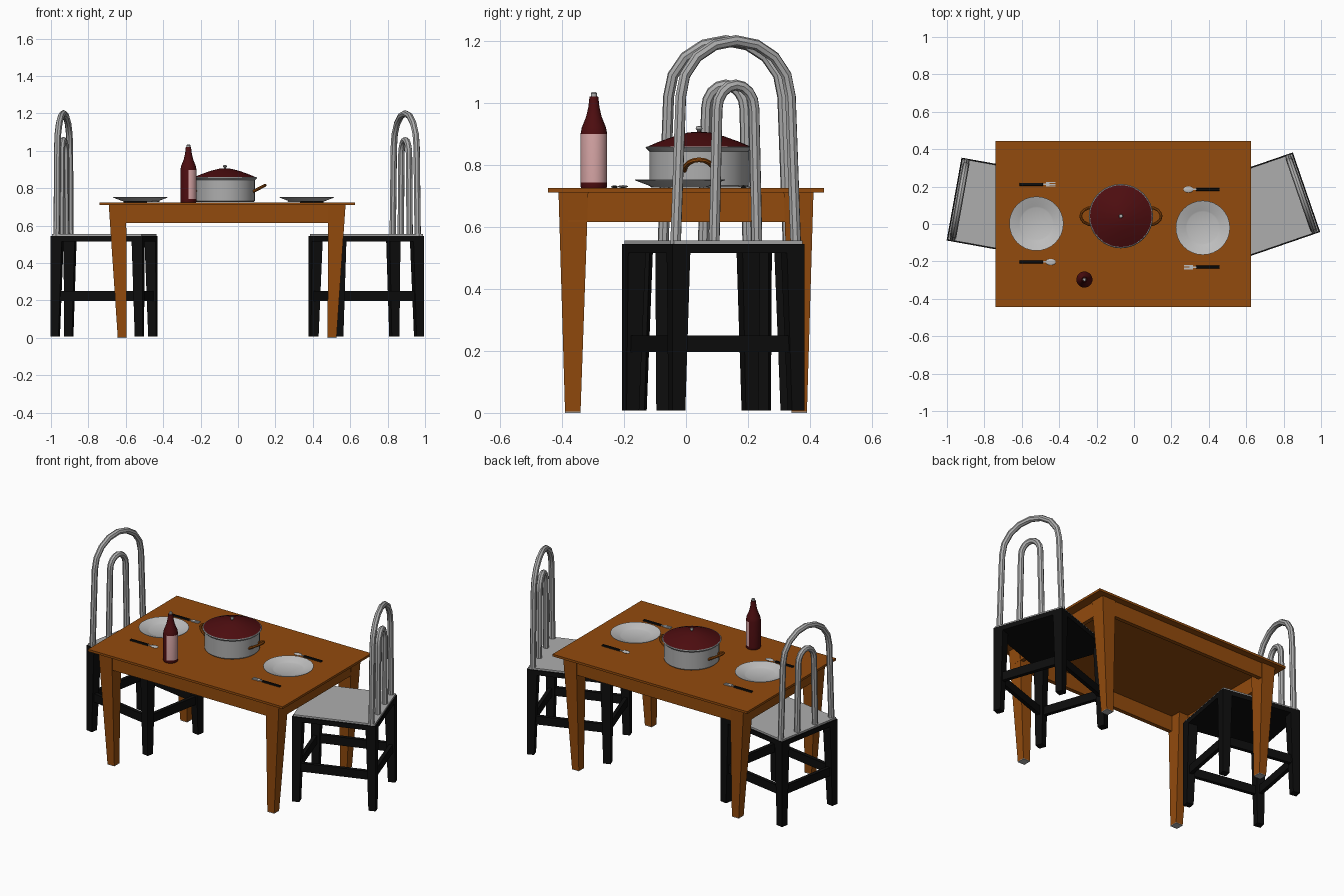
import bpy, bmesh, math
from mathutils import Matrix, Vector

if "Cube" in bpy.data.objects:
    bpy.data.objects.remove(bpy.data.objects["Cube"])


def mat(name, r, g, b):
    m = bpy.data.materials.new(name)
    m.diffuse_color = (r, g, b, 1)
    m.use_nodes = True
    m.node_tree.nodes["Principled BSDF"].inputs["Base Color"].default_value = m.diffuse_color
    return m


WOOD = mat("orange wood", 0.29, 0.07, 0.004)
BLACK = mat("black", 0.004, 0.004, 0.004)
GREY = mat("grey", 0.42, 0.42, 0.42)
RED = mat("dark red", 0.075, 0.004, 0.005)
PINK = mat("label pink", 0.66, 0.37, 0.37)
CHINA = mat("china", 0.52, 0.52, 0.52)


def finish(name, bm, mats, smooth=False, xf=None):
    bmesh.ops.remove_doubles(bm, verts=bm.verts, dist=1e-5)
    bmesh.ops.recalc_face_normals(bm, faces=bm.faces)
    if xf:
        bm.transform(xf)
    me = bpy.data.meshes.new(name)
    bm.to_mesh(me)
    bm.free()
    for m in mats:
        me.materials.append(m)
    ob = bpy.data.objects.new(name, me)
    bpy.context.collection.objects.link(ob)
    if smooth:
        bpy.ops.object.select_all(action='DESELECT')
        ob.select_set(True)
        bpy.context.view_layer.objects.active = ob
        bpy.ops.object.shade_smooth_by_angle(angle=math.radians(35))
    return ob


def taper(name, m, low, high, z0, z1, xf=None):
    """Block between two rectangles (x0, x1, y0, y1) at z0 and z1."""
    bm = bmesh.new()
    rings = []
    for (x0, x1, y0, y1), z in ((low, z0), (high, z1)):
        rings.append([bm.verts.new((x, y, z)) for x, y in ((x0, y0), (x1, y0), (x1, y1), (x0, y1))])
    a, b = rings
    bm.faces.new(a)
    bm.faces.new(b)
    for i in range(4):
        j = (i + 1) % 4
        bm.faces.new((a[i], a[j], b[j], b[i]))
    return finish(name, bm, [m], xf=xf)


def box(name, m, x0, x1, y0, y1, z0, z1, xf=None):
    return taper(name, m, (x0, x1, y0, y1), (x0, x1, y0, y1), z0, z1, xf)


def lathe(name, mats, profile, cx, cy, segs=32, rule=None):
    bm = bmesh.new()
    vs = [bm.verts.new((r, 0, z)) for r, z in profile]
    es = [bm.edges.new(p) for p in zip(vs, vs[1:])]
    bmesh.ops.spin(bm, geom=vs + es, cent=(0, 0, 0), axis=(0, 0, 1), angle=math.tau, steps=segs)
    bmesh.ops.remove_doubles(bm, verts=bm.verts, dist=1e-5)
    if rule:
        for f in bm.faces:
            f.material_index = rule(f.calc_center_median())
    return finish(name, bm, mats, True, Matrix.Translation((cx, cy, 0)))


def tube(name, m, pts, radius, xf=None):
    cu = bpy.data.curves.new(name, 'CURVE')
    cu.dimensions = '3D'
    cu.bevel_depth = radius
    cu.bevel_resolution = 2
    cu.use_fill_caps = True
    sp = cu.splines.new('POLY')
    sp.points.add(len(pts) - 1)
    for p, co in zip(sp.points, pts):
        v = Vector(co)
        p.co = (*(xf @ v if xf else v), 1)
    cu.materials.append(m)
    ob = bpy.data.objects.new(name, cu)
    bpy.context.collection.objects.link(ob)
    bpy.ops.object.select_all(action='DESELECT')
    ob.select_set(True)
    bpy.context.view_layer.objects.active = ob
    bpy.ops.object.convert(target='MESH')
    bpy.ops.object.shade_smooth_by_angle(angle=math.radians(40))


# Table: top, apron boards, tapered legs with small foot pads
CX = -0.058
box("table_top", WOOD, CX - 0.683, CX + 0.683, -0.445, 0.445, 0.711, 0.725)
for s, n in ((-1, "front"), (1, "back")):
    y0, y1 = sorted((s * 0.405, s * 0.38))
    box(n + "_apron", WOOD, CX - 0.6, CX + 0.6, y0, y1, 0.615, 0.711)
for s, n in ((-1, "left"), (1, "right")):
    x0, x1 = sorted((CX + s * 0.627, CX + s * 0.602))
    box(n + "_apron", WOOD, x0, x1, -0.38, 0.38, 0.615, 0.711)
for sx, nx in ((-1, "left"), (1, "right")):
    for sy, ny in ((-1, "front"), (1, "back")):
        top = (*sorted((CX + sx * 0.633, CX + sx * 0.54)), *sorted((sy * 0.411, sy * 0.315)))
        low = (*sorted((CX + sx * 0.585, CX + sx * 0.537)), *sorted((sy * 0.39, sy * 0.34)))
        taper(f"table_leg_{ny}_{nx}", WOOD, low, top, 0.004, 0.711)
        box(f"foot_pad_{ny}_{nx}", GREY, *low, 0, 0.004)


# Chairs: local +x points to the front of the seat
def arch(bottom, spring, z_spring, z_top, n=8):
    pts = [(-0.22, -bottom, 0.54)]
    for i in range(n + 1):
        a = math.pi * i / n
        pts.append((-0.22, -spring * math.cos(a), z_spring + (z_top - z_spring) * math.sin(a)))
    return pts + [(-0.22, bottom, 0.54)]


def chair(side, x, y, deg):
    xf = Matrix.Translation((x, y, 0)) @ Matrix.Rotation(math.radians(deg), 4, 'Z')
    hx, hy = 0.25, 0.225
    box(side + "_seat_frame", BLACK, -hx, hx, -hy, hy, 0.515, 0.545, xf)
    box(side + "_seat", GREY, -hx + 0.006, hx - 0.006, -hy + 0.006, hy - 0.006, 0.545, 0.556, xf)
    for sx, nx in ((-1, "back"), (1, "front")):
        for sy, ny in ((-1, "a"), (1, "b")):
            rect = [(*sorted((sx * hx, sx * (hx - w))), *sorted((sy * hy, sy * (hy - w)))) for w in (0.043, 0.06)]
            taper(f"{side}_chair_{nx}_leg_{ny}", BLACK, rect[0], rect[1], 0.007, 0.515, xf)
        x0, x1 = sorted((sx * (hx - 0.012), sx * (hx - 0.035)))
        box(f"{side}_{nx}_stretcher", BLACK, x0, x1, -hy + 0.03, hy - 0.03, 0.197, 0.25, xf)
    for sy, ny in ((-1, "a"), (1, "b")):
        y0, y1 = sorted((sy * (hy - 0.012), sy * (hy - 0.035)))
        box(f"{side}_side_stretcher_{ny}", BLACK, -hx + 0.03, hx - 0.03, y0, y1, 0.197, 0.25, xf)
    tube(side + "_outer_back_hoop", GREY, arch(0.205, 0.187, 1.02, 1.2), 0.018, xf)
    tube(side + "_inner_back_hoop", GREY, arch(0.073, 0.063, 0.98, 1.057), 0.018, xf)


chair("left", -0.716, 0.089, -10.2)
chair("right", 0.686, 0.0885, 199)

# Cooking pot with lid, knob and two loop handles
PX, PY = -0.07, 0.042
lathe("pot", [GREY], [(0, 0.726), (0.153, 0.726), (0.16, 0.733), (0.16, 0.843), (0.172, 0.855),
                      (0.168, 0.859), (0, 0.859)], PX, PY)
lathe("pot_lid", [RED], [(0, 0.859), (0.165, 0.859), (0.13, 0.874), (0.08, 0.892), (0.035, 0.904), (0, 0.907)], PX, PY)
lathe("lid_knob", [GREY], [(0, 0.904), (0.006, 0.905), (0.006, 0.911), (0.011, 0.916), (0.009, 0.923), (0, 0.926)],
      PX, PY, 12)
for s, n in ((-1, "left"), (1, "right")):
    pts = []
    for i in range(9):
        a = math.pi * i / 8
        k = math.sin(a)
        pts.append((PX + s * (0.15 + 0.065 * k), PY - 0.047 * math.cos(a), 0.782 + 0.034 * k))
    tube(n + "_pot_handle", WOOD, pts, 0.008)

# Bottle: label on the half of the body facing +x
lathe("bottle", [RED, PINK],
      [(0, 0.725), (0.041, 0.725), (0.043, 0.73), (0.043, 0.743), (0.043, 0.899), (0.039, 0.92), (0.025, 0.955),
       (0.018, 0.985), (0.014, 1.02), (0, 1.02)], -0.265, -0.297, 24,
      lambda c: int(c.x > 0 and 0.75 < c.z < 0.89))
lathe("bottle_cap", [GREY], [(0, 1.02), (0.01, 1.02), (0.01, 1.03), (0.007, 1.034), (0, 1.034)], -0.265, -0.297, 12)


# Place settings: plate, fork and spoon
def setting(side, x, y, deg):
    lathe(side + "_plate", [CHINA], [(0, 0.726), (0.082, 0.726), (0.145, 0.75), (0.145, 0.753), (0.092, 0.735),
                                     (0.085, 0.732), (0, 0.732)], x, y)
    xf = Matrix.Translation((x, y, 0)) @ Matrix.Rotation(math.radians(deg), 4, 'Z')
    for cy, n in ((0.21, "fork"), (-0.205, "spoon")):
        taper(f"{side}_{n}_handle", BLACK, (-0.09, 0.036, cy - 0.008, cy + 0.008),
              (-0.088, 0.034, cy - 0.006, cy + 0.006), 0.725, 0.733, xf)
        box(f"{side}_{n}_neck", CHINA, 0.034, 0.065, cy - 0.004, cy + 0.004, 0.727, 0.731, xf)
    for i in range(3):
        cy = 0.21 + (i - 1) * 0.009
        box(f"{side}_fork_tine_{i + 1}", CHINA, 0.068, 0.102, cy - 0.003, cy + 0.003, 0.727, 0.732, xf)
    box(side + "_fork_base", CHINA, 0.052, 0.07, 0.198, 0.222, 0.727, 0.732, xf)
    bm = bmesh.new()
    bmesh.ops.create_uvsphere(bm, u_segments=16, v_segments=8, radius=1)
    bm.transform(Matrix.Translation((0.077, -0.205, 0.730)) @ Matrix.Diagonal((0.027, 0.017, 0.004, 1)))
    finish(side + "_spoon_bowl", bm, [CHINA], True, xf)


setting("left", -0.522, 0.002, 0)
setting("right", 0.368, -0.02, 180)
